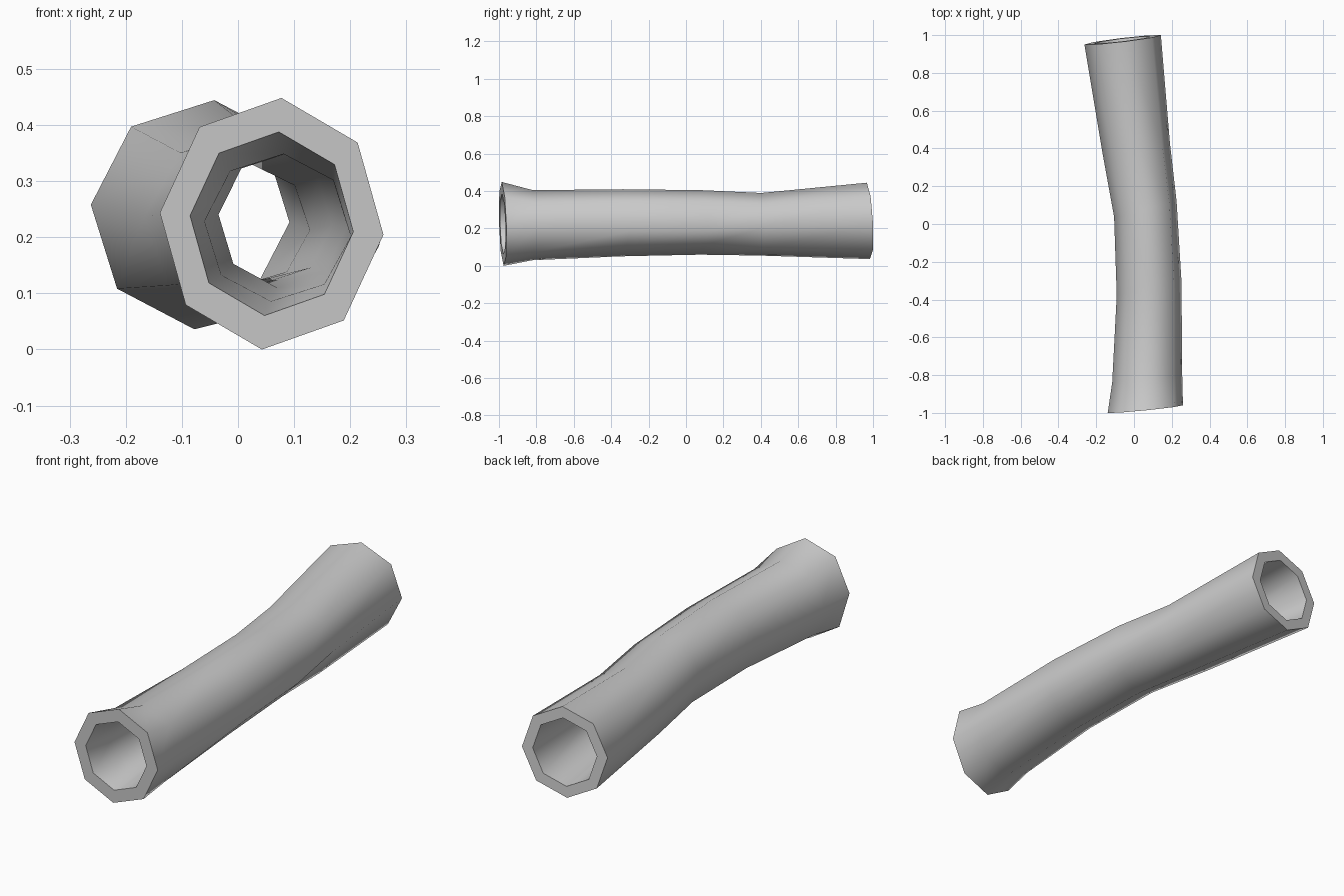
import bpy, bmesh
from math import sin, cos, radians, tau

cube = bpy.data.objects.get("Cube")
if cube:
    bpy.data.objects.remove(cube, do_unlink=True)

SIDES = 8
PHASE = radians(-5)

# Rings along the log: y, centre x, centre z, radius x, radius z,
# slant over x, slant over z, inner ratio, dent of the lower side
RINGS = [
    (-0.98, 0.06, 0.224, 0.20, 0.225, 0.10, -0.03, 0.73, 0),
    (-0.82, 0.07, 0.217, 0.186, 0.188, 0.10, 0, 0.70, 0),
    (-0.34, 0.08, 0.23, 0.172, 0.18, 0.22, 0, 0.67, 1),
    (0.08, 0.06, 0.232, 0.166, 0.173, 0.25, 0, 0.65, 1),
    (0.40, 0.012, 0.222, 0.179, 0.168, 0.15, 0, 0.65, 0),
    (0.975, -0.06, 0.24, 0.203, 0.205, 0.12, -0.05, 0.75, 0),
]


def make_ring(bm, ring, inner):
    """Add one octagonal ring of the outer or inner wall."""
    y, cx, cz, rx, rz, slant_x, slant_z, ratio, dent = ring
    scale = ratio if inner else 1
    verts = []
    for i in range(SIDES):
        a = PHASE + i * tau / SIDES
        dx, dz = rx * scale * cos(a), rz * scale * sin(a)
        if dent and not inner:
            if i == SIDES - 1:      # hollowed lower flank
                dx, dz = dx * 0.9, dz * 0.9
            elif i == 0:            # lowered upper edge of the hollow
                dz -= 0.03
        verts.append(bm.verts.new(
            (cx + dx, y + slant_x * dx + slant_z * dz, cz + dz)))
    return verts


def bridge(bm, first, second):
    for i in range(SIDES):
        j = (i + 1) % SIDES
        bm.faces.new((first[i], first[j], second[j], second[i]))


# Hollow log: outer wall, bore and two flat end rims
bm = bmesh.new()
outer = [make_ring(bm, r, False) for r in RINGS]
inner = [make_ring(bm, r, True) for r in RINGS]
loop = outer + inner[::-1]
for k, ring in enumerate(loop):
    bridge(bm, ring, loop[(k + 1) % len(loop)])
bmesh.ops.recalc_face_normals(bm, faces=bm.faces)
mesh = bpy.data.meshes.new("hollow_log")
bm.to_mesh(mesh)
bm.free()

log = bpy.data.objects.new("hollow_log", mesh)
bpy.context.collection.objects.link(log)

# Plain grey
grey = bpy.data.materials.new("plain grey")
grey.use_nodes = True
colour = (0.6, 0.6, 0.6, 1)
grey.diffuse_color = colour
grey.node_tree.nodes["Principled BSDF"].inputs["Base Color"].default_value = colour
mesh.materials.append(grey)

# Smooth walls with crisp rims
bpy.ops.object.select_all(action="DESELECT")
log.select_set(True)
bpy.context.view_layer.objects.active = log
bpy.ops.object.shade_smooth_by_angle(angle=radians(60))
